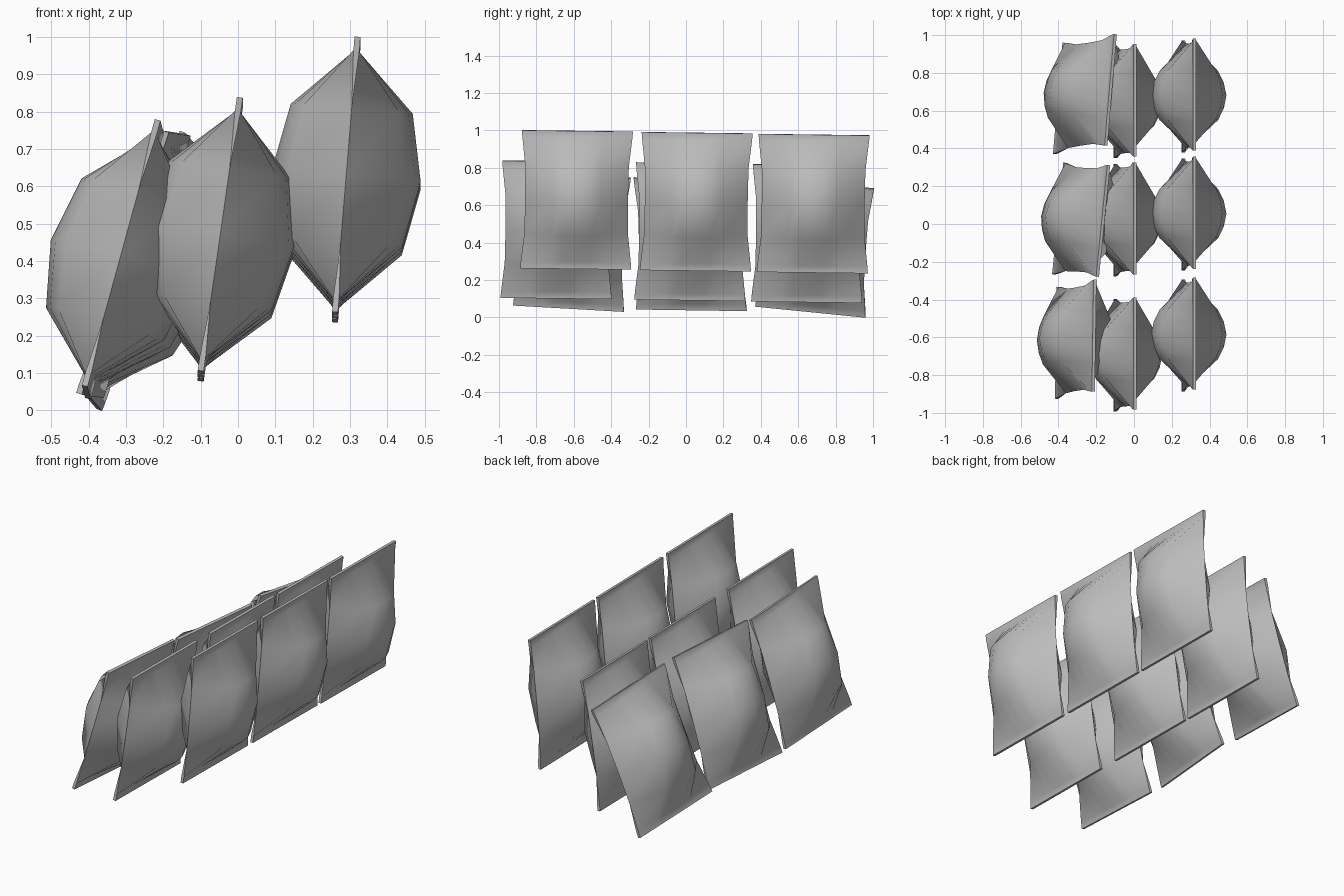
import bpy
import bmesh
from math import radians
from mathutils import Vector, Matrix

cube = bpy.data.objects.get("Cube")
if cube:
    bpy.data.objects.remove(cube)

GREY = (0.5, 0.5, 0.5, 1)
foil = bpy.data.materials.new("plain grey foil")
foil.use_nodes = True
foil.diffuse_color = GREY
foil.node_tree.nodes["Principled BSDF"].inputs["Base Color"].default_value = GREY

HALF_WIDTH, HALF_HEIGHT, BULGE, SEAM = 0.297, 0.37, 0.2, 0.008

# Across the bag: (position, fullness); up the bag: (height, fullness, side pinch)
half_across = [(0.0, 1.0), (0.25, 0.93), (0.47, 0.78), (1.0, 0.0)]
across = [(-u, f) for u, f in half_across[:0:-1]] + half_across
half_up = [(0.0, 1.0, 0.022), (0.18, 0.82, 0.02), (0.333, 0.0, 0.003), (HALF_HEIGHT, 0.0, 0.0)]
up = [(-v, f, p) for v, f, p in half_up[:0:-1]] + half_up


def make_bag_mesh():
    """Pillow bag with a flat sealed strip at the top and bottom."""
    bm = bmesh.new()
    rings = []
    for v, full, pinch in up:
        ring = []
        for side in (1, -1):
            for u, f in across[::side]:
                thick = BULGE * f * full + (SEAM if full == 0 else 0)
                ring.append(bm.verts.new((side * thick, u * (HALF_WIDTH - pinch), v)))
        rings.append(ring)
    for low, high in zip(rings, rings[1:]):
        n = len(low)
        for i in range(n):
            j = (i + 1) % n
            bm.faces.new((low[i], low[j], high[j], high[i]))
    # closed seam ends, built as strips between the two sides
    for ring in (rings[0], rings[-1]):
        n = len(ring)
        for i in range(n // 2 - 1):
            bm.faces.new((ring[i], ring[i + 1], ring[n - 2 - i], ring[n - 1 - i]))
    bmesh.ops.remove_doubles(bm, verts=bm.verts, dist=0.0005)
    bmesh.ops.recalc_face_normals(bm, faces=bm.faces)
    mesh = bpy.data.meshes.new("bag")
    bm.to_mesh(mesh)
    bm.free()
    mesh.materials.append(foil)
    return mesh


def place_bag(name, top, bottom, along):
    """Hang a bag between its seam midpoints, with its width along a direction."""
    top, bottom = Vector(top), Vector(bottom)
    width = Vector(along).normalized()
    rise = top - bottom
    rise = (rise - width * rise.dot(width)).normalized()
    depth = width.cross(rise)
    bag = bpy.data.objects.new(name, make_bag_mesh())
    bpy.context.collection.objects.link(bag)
    turn = Matrix((depth, width, rise)).transposed().to_4x4()
    bag.matrix_world = Matrix.Translation((top + bottom) / 2) @ turn
    bpy.ops.object.select_all(action="DESELECT")
    bag.select_set(True)
    bpy.context.view_layer.objects.active = bag
    bpy.ops.object.shade_smooth_by_angle(angle=radians(50))


# Two tidy rows, each stepping down slightly towards the back
rows = {
    "left": (0.32, 0.26, 0.995, 0.262, (-0.585, 0.055, 0.68)),
    "middle": (0.005, -0.1, 0.835, 0.102, (-0.69, 0.025, 0.65)),
}
for row, (top_x, low_x, top_z, low_z, spots) in rows.items():
    for i, y in enumerate(spots):
        drop = 0.01 * i
        place_bag(f"{row}_bag_{i + 1}", (top_x, y + 0.01, top_z - drop),
                  (low_x, y - 0.01, low_z - drop), (0, 1, -0.013))

# Slumped row, each bag leaning and twisting differently
place_bag("right_bag_1", (-0.212, -0.59, 0.757), (-0.405, -0.63, 0.053), (0.015, 1, -0.057))
place_bag("right_bag_2", (-0.165, 0.015, 0.738), (-0.395, 0.03, 0.045), (0.1, 1, -0.015))
place_bag("right_bag_3", (-0.125, 0.71, 0.713), (-0.395, 0.665, 0.035), (0.085, 1, -0.1))
